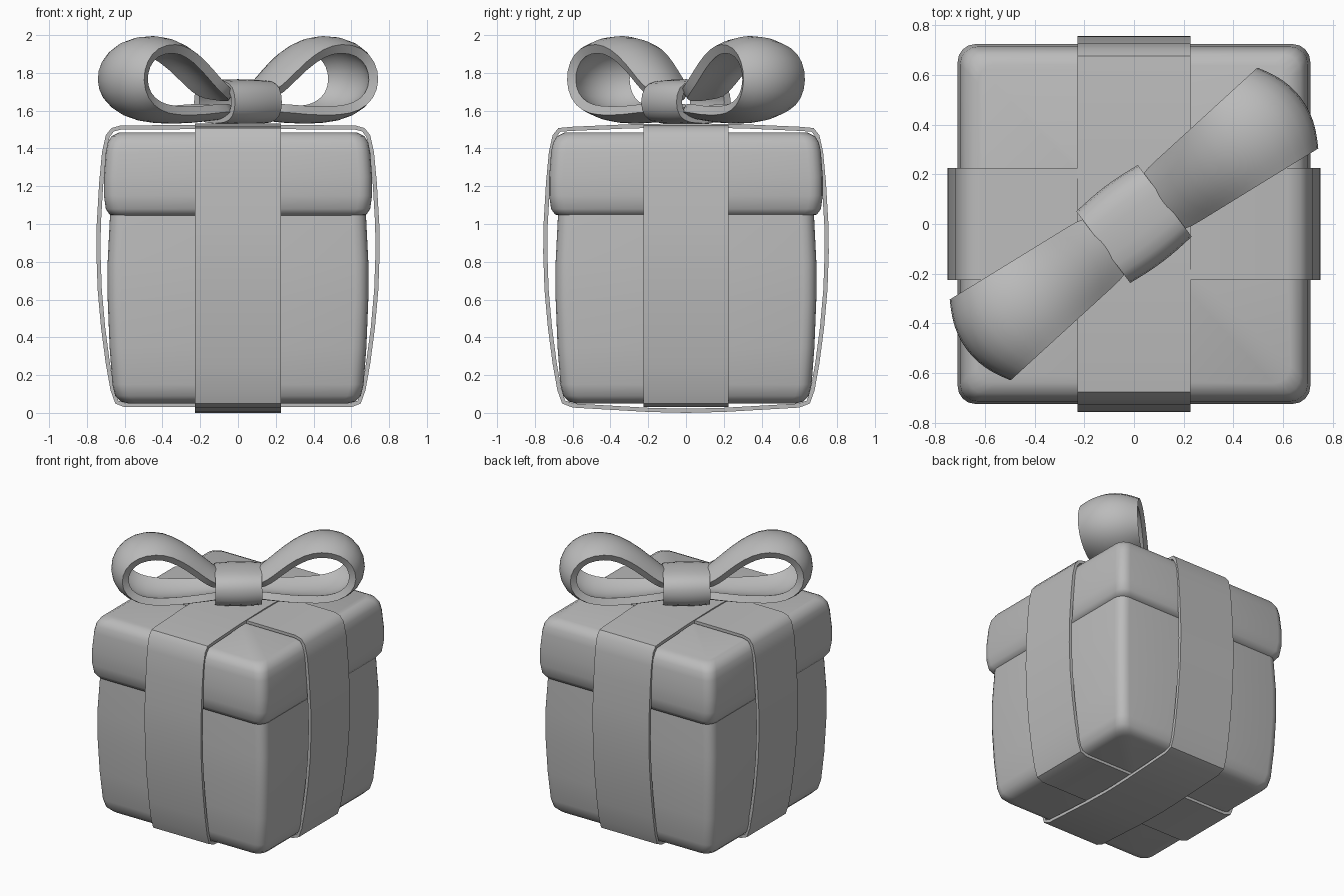
import bpy, bmesh, math
from mathutils import Vector

if "Cube" in bpy.data.objects:
    bpy.data.objects.remove(bpy.data.objects["Cube"], do_unlink=True)

grey = bpy.data.materials.new("plain_grey")
grey.use_nodes = True
colour = (0.5, 0.5, 0.5, 1)
grey.diffuse_color = colour
grey.node_tree.nodes["Principled BSDF"].inputs["Base Color"].default_value = colour


def finish(name, bm, turn=0, thickness=0, subdivide=0):
    """Make an object, apply its modifiers and smooth it."""
    mesh = bpy.data.meshes.new(name)
    bm.to_mesh(mesh)
    bm.free()
    mesh.materials.append(grey)
    ob = bpy.data.objects.new(name, mesh)
    bpy.context.collection.objects.link(ob)
    ob.rotation_euler.z = math.radians(turn)
    bpy.ops.object.select_all(action="DESELECT")
    ob.select_set(True)
    bpy.context.view_layer.objects.active = ob
    if subdivide:
        ob.modifiers.new("Smooth", "SUBSURF").levels = subdivide
        bpy.ops.object.modifier_apply(modifier="Smooth")
    if thickness:
        mod = ob.modifiers.new("Thickness", "SOLIDIFY")
        mod.thickness, mod.offset = thickness, -1
        bpy.ops.object.modifier_apply(modifier="Thickness")
    bpy.ops.object.shade_smooth_by_angle(angle=math.radians(40))


def rounded_block(name, profile, radius, y_scale=1):
    """Stack rounded squares of (half size, height)."""
    bm = bmesh.new()
    rings = []
    for half, z in profile:
        ring = []
        for corner in range(4):
            mid = math.radians(45 + 90 * corner)
            cx = math.copysign(half - radius, math.cos(mid))
            cy = math.copysign(half - radius, math.sin(mid))
            for step in range(5):
                a = mid + math.radians(22.5 * (step - 2))
                ring.append(bm.verts.new((cx + radius * math.cos(a),
                                          (cy + radius * math.sin(a)) * y_scale, z)))
        rings.append(ring)
    for low, high in zip(rings, rings[1:]):
        for i in range(len(low)):
            j = (i + 1) % len(low)
            bm.faces.new((low[i], low[j], high[j], high[i]))
    bm.faces.new(rings[0][::-1])
    bm.faces.new(rings[-1])
    finish(name, bm)


def band(name, path, half_width, across=1, closed=True, dome=0, centre=(0, 0), **options):
    """Sweep a strip along an anticlockwise path; edges shrink towards the centre."""
    bm = bmesh.new()
    rows = []
    for a, z in path:
        row = []
        for k in range(across + 1):
            t = 2 * k / across - 1
            s = 1 - dome * t * t
            x = centre[0] + (a - centre[0]) * s
            row.append(bm.verts.new((x, t * half_width(x),
                                     centre[1] + (z - centre[1]) * s)))
        rows.append(row)
    following = rows[1:] + rows[:1] if closed else rows[1:]
    for p, q in zip(rows, following):
        for k in range(across):
            bm.faces.new((p[k], p[k + 1], q[k + 1], q[k]))
    finish(name, bm, **options)


def both_sides(half):
    return half + [(-a, z) for a, z in reversed(half) if a > 0]


# Box and lid
rounded_block("box_body", [(0.58, 0.05), (0.62, 0.06), (0.65, 0.09), (0.665, 0.15),
                           (0.68, 0.35), (0.69, 0.6), (0.69, 0.8), (0.675, 1.1)], 0.07)
rounded_block("box_lid", [(0.64, 1.04), (0.68, 1.05), (0.70, 1.08), (0.71, 1.15),
                          (0.71, 1.25), (0.70, 1.38), (0.69, 1.43), (0.67, 1.465),
                          (0.63, 1.485)], 0.07, 1.02)

# Ribbons around the box
side = [(0.65, 0.05), (0.675, 0.12), (0.7, 0.26), (0.725, 0.45), (0.743, 0.65),
        (0.75, 0.85), (0.748, 1.0), (0.735, 1.22), (0.72, 1.38), (0.7, 1.47), (0.67, 1.508)]
band("ribbon_across", both_sides([(0, 0.03), (0.6, 0.03)] + side + [(0.62, 1.522), (0, 1.525)]),
     lambda x: 0.225, thickness=0.022)
wide = [(a + 0.006, z) for a, z in side]
band("ribbon_front_to_back",
     both_sides([(0, 0), (0.2, 0.005), (0.6, 0.028)] + wide + [(0.6, 1.515), (0.3, 1.528), (0, 1.533)]),
     lambda x: 0.228, turn=90, thickness=0.022)

# Bow loops
loop = [(0.05, 1.56), (0.3, 1.53), (0.55, 1.527), (0.7, 1.555), (0.815, 1.635),
        (0.857, 1.76), (0.825, 1.885), (0.725, 1.98), (0.56, 2.007), (0.42, 1.97),
        (0.28, 1.88), (0.15, 1.76), (0.05, 1.69)]
for name, angle in (("left_bow_loop", 37), ("right_bow_loop", 217)):
    band(name, loop, lambda x: 0.13 + 0.095 * x, across=6, closed=False, dome=0.2,
         centre=(0.5, 1.765), turn=angle, thickness=0.05, subdivide=1)

# Knot
knot = both_sides([(0, 1.525), (0.1, 1.528), (0.175, 1.56), (0.2, 1.645),
                   (0.175, 1.735), (0.1, 1.765), (0, 1.768)])
band("bow_knot", knot, lambda x: 0.155, across=4, dome=0.06, centre=(0, 1.645),
     turn=127, thickness=0.04, subdivide=1)
